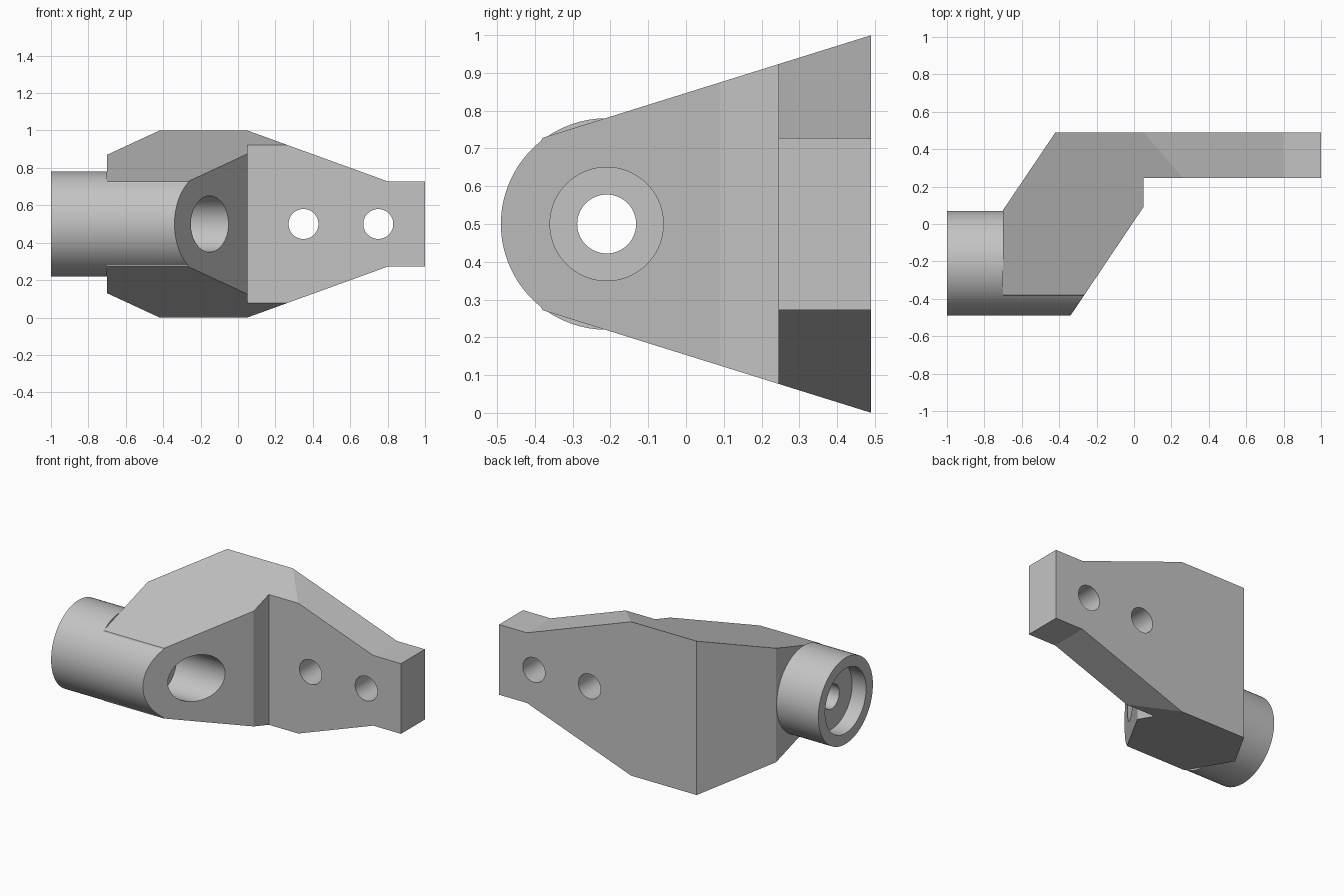
import bpy, bmesh, math
from mathutils import Vector

cube = bpy.data.objects.get("Cube")
if cube:
    bpy.data.objects.remove(cube, do_unlink=True)

grey = bpy.data.materials.new("machined grey")
grey.use_nodes = True
grey.diffuse_color = (0.55, 0.55, 0.55, 1)
grey.node_tree.nodes["Principled BSDF"].inputs["Base Color"].default_value = (0.55, 0.55, 0.55, 1)

MID = 0.5            # height of the symmetry plane
BORE_Y = -0.21       # axis of the barrel
BARREL_R = 0.28


def prism(name, points, axis, start, end):
    """Extrude a closed outline along one axis; points hold the other two coordinates in order."""
    bm = bmesh.new()
    verts = []
    for p in points:
        co = list(p)
        co.insert(axis, start)
        verts.append(bm.verts.new(co))
    face = bm.faces.new(verts)
    out = bmesh.ops.extrude_face_region(bm, geom=[face])
    move = Vector((0, 0, 0))
    move[axis] = end - start
    bmesh.ops.translate(bm, vec=move, verts=[v for v in out["geom"] if isinstance(v, bmesh.types.BMVert)])
    bmesh.ops.recalc_face_normals(bm, faces=bm.faces)
    mesh = bpy.data.meshes.new(name)
    bm.to_mesh(mesh)
    bm.free()
    mesh.materials.append(grey)
    obj = bpy.data.objects.new(name, mesh)
    bpy.context.collection.objects.link(obj)
    return obj


def circle(a, b, r, n=72):
    return [(a + r * math.cos(math.tau * i / n), b + r * math.sin(math.tau * i / n)) for i in range(n)]


def mirrored(upper):
    """Close an upper outline by reflecting it in the symmetry plane."""
    return upper + [(a, 2 * MID - z) for a, z in reversed(upper)]


def activate(obj):
    bpy.ops.object.select_all(action='DESELECT')
    obj.select_set(True)
    bpy.context.view_layer.objects.active = obj


def combine(obj, tool, operation):
    tool.hide_render = True
    activate(obj)
    mod = obj.modifiers.new(operation.lower(), 'BOOLEAN')
    mod.operation, mod.object, mod.solver = operation, tool, 'EXACT'
    bpy.ops.object.modifier_apply(modifier=mod.name)
    bpy.data.objects.remove(tool, do_unlink=True)


# Bracket body: plan outline, trimmed by a tapered side outline and a front outline
plan = [(-0.70, -0.55), (-0.38, -0.55), (0.05, 0.09), (0.05, 0.245),
        (1, 0.245), (1, 0.49), (-0.42, 0.49), (-0.70, 0.075)]
body = prism("bracket_body", plan, 2, -0.2, 1.2)

nose_angle = math.radians(127)
nose = [(BORE_Y + BARREL_R * math.cos(t), MID + BARREL_R * math.sin(t))
        for t in (nose_angle + (math.pi - nose_angle) * (i + 0.5) / 20 for i in range(20))]
side = mirrored([(0.60, 1.034), (-0.38, 0.728)] + nose)
combine(body, prism("side_trim", side, 0, -1.5, 1.5), 'INTERSECT')

front = mirrored([(-0.9, 1.0), (0.05, 1.0), (0.80, 0.728), (1.2, 0.728)])
combine(body, prism("front_trim", front, 1, -1, 1), 'INTERSECT')

# Mounting holes through the tab
for x in (0.35, 0.75):
    combine(body, prism("tab_hole", circle(x, MID, 0.08, 48), 1, 0.1, 0.7), 'DIFFERENCE')

# Barrel on the end of the body
barrel = prism("barrel", circle(BORE_Y, MID, BARREL_R), 0, -1, -0.70)

# Through bore, with a wider recess at each end
for part in (body, barrel):
    combine(part, prism("bore", circle(BORE_Y, MID, 0.078, 48), 0, -1.2, 0.4), 'DIFFERENCE')
combine(body, prism("inner_recess", circle(BORE_Y, MID, 0.15), 0, -0.40, 0.4), 'DIFFERENCE')
combine(barrel, prism("outer_recess", circle(BORE_Y, MID, 0.21), 0, -1.2, -0.90), 'DIFFERENCE')

for part in (body, barrel):
    activate(part)
    bpy.ops.object.shade_smooth_by_angle(angle=math.radians(15))
